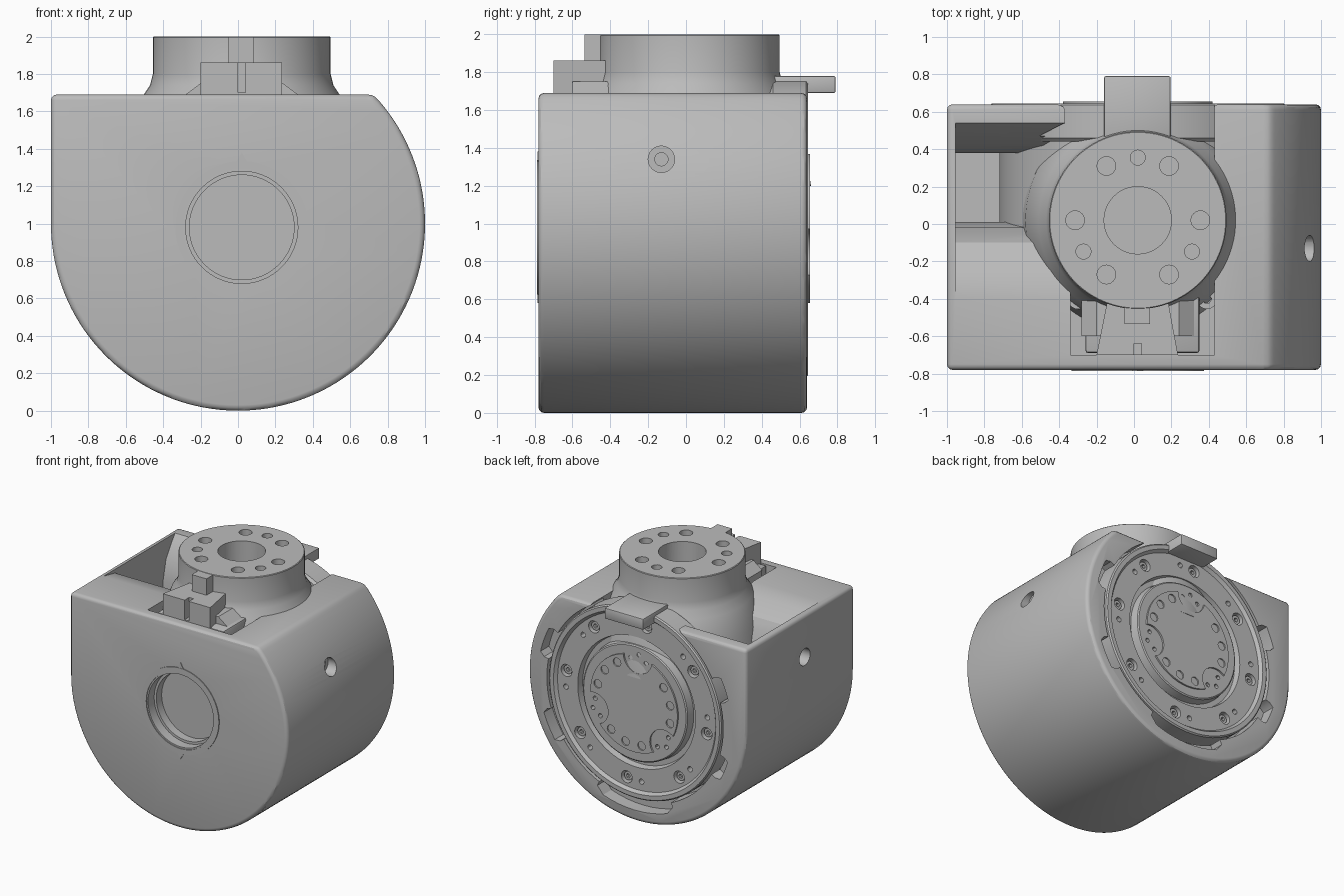
import bpy, bmesh
from math import sin, cos, pi, radians
from mathutils import Matrix, Vector

if "Cube" in bpy.data.objects:
    bpy.data.objects.remove(bpy.data.objects["Cube"])

grey = bpy.data.materials.new("machined grey")
grey.use_nodes = True
grey.diffuse_color = (0.5, 0.5, 0.5, 1)
grey.node_tree.nodes["Principled BSDF"].inputs["Base Color"].default_value = (0.5, 0.5, 0.5, 1)

AX, AZ = 0.02, 0.98      # axis of the horizontal rotor
HX, HY = 0.02, 0.02      # axis of the vertical hub


def finish(name, bm):
    bmesh.ops.recalc_face_normals(bm, faces=bm.faces[:])
    me = bpy.data.meshes.new(name)
    bm.to_mesh(me)
    bm.free()
    me.materials.append(grey)
    ob = bpy.data.objects.new(name, me)
    bpy.context.collection.objects.link(ob)
    return ob


def prism(name, pts, axis, lo, hi):
    """Extrude a closed 2D outline along an axis."""
    def place(p, t):
        return {"x": (t, p[0], p[1]), "y": (p[0], t, p[1]), "z": (p[0], p[1], t)}[axis]
    bm = bmesh.new()
    a = [bm.verts.new(place(p, lo)) for p in pts]
    b = [bm.verts.new(place(p, hi)) for p in pts]
    bm.faces.new(a)
    bm.faces.new(b[::-1])
    n = len(pts)
    for i in range(n):
        bm.faces.new((a[i], a[(i + 1) % n], b[(i + 1) % n], b[i]))
    return finish(name, bm)


def arc(cx, cy, r, a0, a1, n):
    return [(cx + r * cos(radians(a0 + (a1 - a0) * i / n)),
             cy + r * sin(radians(a0 + (a1 - a0) * i / n))) for i in range(n + 1)]


def rod(name, c, r, axis, lo, hi, n=24):
    return prism(name, arc(c[0], c[1], r, 0, 360, n)[:-1], axis, lo, hi)


def box(name, x0, x1, y0, y1, z0, z1):
    return prism(name, [(x0, y0), (x1, y0), (x1, y1), (x0, y1)], "z", z0, z1)


def lathe(name, pts, axis, steps=72):
    """Spin (radius, position) points round the hub or the rotor axis."""
    bm = bmesh.new()
    vs = [bm.verts.new((r, 0, t)) for r, t in pts]
    es = [bm.edges.new(vs[i:i + 2]) for i in range(len(vs) - 1)]
    bmesh.ops.spin(bm, geom=vs + es, cent=(0, 0, 0), axis=(0, 0, 1),
                   angle=2 * pi, steps=steps)
    bmesh.ops.remove_doubles(bm, verts=bm.verts[:], dist=0.0005)
    if axis == "y":
        bm.transform(Matrix.Translation((AX, 0, AZ)) @ Matrix.Rotation(-pi / 2, 4, "X"))
    else:
        bm.transform(Matrix.Translation((HX, HY, 0)))
    return finish(name, bm)


def apply(ob, mod):
    bpy.context.view_layer.objects.active = ob
    bpy.ops.object.modifier_apply(modifier=mod.name)


def cut(ob, cutters):
    for c in cutters:
        m = ob.modifiers.new("cut", "BOOLEAN")
        m.operation, m.solver, m.object = "DIFFERENCE", "EXACT", c
        apply(ob, m)
        bpy.data.objects.remove(c)


def bevel(ob, width, segs=3):
    m = ob.modifiers.new("round", "BEVEL")
    m.width, m.segments, m.limit_method, m.angle_limit = width, segs, "ANGLE", radians(30)
    apply(ob, m)


def polar(r, deg):
    """Point on the back face, angle measured as seen from behind."""
    return AX - r * cos(radians(deg)), AZ + r * sin(radians(deg))


# Housing: round below, square at one upper corner, truncated at the top
outline = [(-1, 1.69), (0.69, 1.69)] + arc(0, 1, 1, 43.5, -180, 90)
housing = prism("housing", outline, "y", -0.78, 0.64)
bevel(housing, 0.03)

# Pocket with a curved front slope, and the slot for the hub
slope = [(-0.42, 1.8), (-0.4, 1.69), (-0.25, 1.66), (-0.1, 1.57), (-0.02, 1.42), (0.01, 1.2),
         (0.01, 0.95), (0.38, 0.95), (0.38, 1.35), (0.42, 1.52), (0.5, 1.64),
         (0.54, 1.69), (0.55, 1.8)]
cut(housing, [
    prism("pocket_cut", slope, "x", -0.955, -0.3),
    box("slot_cut", -0.34, 0.43, -0.7, 0.9, 1.5, 1.9),
    rod("bore_cut", (AX, AZ), 0.81, "y", 0.47, 0.9, 96),
    rod("front_recess_cut", (AX, AZ), 0.3, "y", -0.9, -0.7, 64),
    rod("front_step_cut", (AX, AZ), 0.28, "y", -0.9, -0.63, 64),
])
# Screw holes through both sides
for s in (-1, 1):
    for r, depth in ((0.07, 0.87), (0.035, 0.8)):
        lo, hi = sorted((s * depth, s * 1.1))
        cut(housing, [rod("side_hole_cut", (-0.13, 1.34), r, "x", lo, hi)])
# Scalloped pockets round the back rim
for mid, half in ((160, 9), (207, 9), (22, 7), (-23, 7), (-90, 24)):
    a0, a1 = mid - half, mid + half
    pts = [polar(0.76 + 0.13 * k, a) for k, rng in ((0, (a0, a1)), (1, (a1, a0)))
           for a in [rng[0] + (rng[1] - rng[0]) * i / 10 for i in range(11)]]
    pts[11], pts[-11 + 10] = polar(0.85, a1), polar(0.85, a0)
    cut(housing, [prism("rim_cut", pts, "y", 0.53, 0.8)])

# Front trim ring with two pointers
ring = rod("front_trim_ring", (AX, AZ), 0.355, "y", -0.787, -0.775, 72)
cut(ring, [rod("ring_cut", (AX, AZ), 0.312, "y", -1, 0, 72)])
for s, label in ((1, "upper"), (-1, "lower")):
    prism(label + "_pointer", [(AX - 0.03, AZ + s * 0.35), (AX + 0.03, AZ + s * 0.35),
                               (AX, AZ + s * 0.4)], "y", -0.785, -0.775)

# Rotor core and stepped back flange
rod("rotor_core", (AX, AZ), 0.74, "y", -0.3, 0.46, 96)
flange = lathe("back_flange", [(0, 0.44), (0.77, 0.44), (0.79, 0.46), (0.79, 0.635), (0.78, 0.645),
                               (0.745, 0.645), (0.725, 0.62), (0.54, 0.62), (0.53, 0.57),
                               (0.49, 0.57), (0.48, 0.635), (0.47, 0.642), (0, 0.642)], "y", 96)
for k in range(8):
    a = 37 + 45 * k
    cut(flange, [rod("screw_cut", polar(0.65, a), 0.05, "y", 0.56, 0.8, 20),
                 rod("pin_cut", polar(0.65, a + 12), 0.022, "y", 0.57, 0.8, 12)])
    screw = rod("flange_screw", polar(0.65, a), 0.036, "y", 0.55, 0.6, 20)
    cut(screw, [rod("socket_cut", polar(0.65, a), 0.018, "y", 0.575, 0.7, 6)])

# Lobed centre plate with its holes
plate = rod("lobed_plate", (AX, AZ), 0.4, "y", 0.63, 0.656, 72)
for a in (85, 200, 315):
    cut(plate, [rod("lobe_cut", polar(0.39, a), 0.13, "y", 0.5, 0.8, 32)])
    for d in (-11, 0, 11):
        cut(flange, [rod("small_hole_cut", polar(0.37 + 0.04 * (d == 0), a + d), 0.018,
                         "y", 0.6, 0.8, 12)])
    for d in (32, 57, 82):
        cut(plate, [rod("plate_hole_cut", polar(0.34, a + d), 0.035, "y", 0.645, 0.8, 20)])

# Hub with flared skirt, centre bore and bolt circle
hub = lathe("hub", [(0, 1.2), (0.64, 1.2), (0.6, 1.5), (0.53, 1.68), (0.49, 1.74),
                    (0.475, 1.8), (0.475, 1.995), (0.47, 2), (0, 2)], "z", 96)
cut(hub, [rod("centre_bore_cut", (HX, HY), 0.18, "z", 1.76, 2.2, 48)])
for a in (90, 60, 120, 0, 180, -30, 210, -60, 240):
    r = 0.04 if a in (90, -30, 210) else 0.05
    p = (HX + 0.335 * cos(radians(a)), HY + 0.335 * sin(radians(a)))
    cut(hub, [rod("bolt_hole_cut", p, r, "z", 1.86, 2.2)])

# Front stop: base, tapered block with groove, key
base = box("stop_base", -0.26, 0.35, -0.69, -0.25, 1.45, 1.69)
bevel(base, 0.015, 2)
prism("stop_foot", [(-0.28, 1.6), (0.32, 1.6), (0.32, 1.69), (0.24, 1.75),
                    (-0.2, 1.75), (-0.28, 1.69)], "y", -0.6, -0.3)
block = prism("stop_block", [(-0.2, -0.7), (0.235, -0.7), (0.18, -0.4), (-0.14, -0.4)],
              "z", 1.6, 1.862)
cut(block, [box("groove_cut", 0, 0.04, -0.8, -0.64, 1.7, 2)])
box("stop_key", -0.05, 0.085, -0.535, -0.4, 1.8, 1.998)

# Screws in the pits beside the stop
for x, y in ((0.39, -0.4), (-0.3, -0.4)):
    s = rod("pit_screw", (x, y), 0.055, "z", 1.48, 1.6)
    cut(s, [rod("socket_cut", (x, y), 0.025, "z", 1.56, 1.8, 6)])

# Rear stop tab
tab = box("rear_tab", -0.16, 0.195, 0.4, 0.79, 1.69, 1.78)
bevel(tab, 0.008, 2)

# Smooth round surfaces, keep machined edges crisp
bpy.ops.object.select_all(action="DESELECT")
for ob in bpy.context.collection.objects:
    if ob.type == "MESH":
        ob.select_set(True)
        bpy.context.view_layer.objects.active = ob
bpy.ops.object.shade_smooth_by_angle(angle=radians(30))
